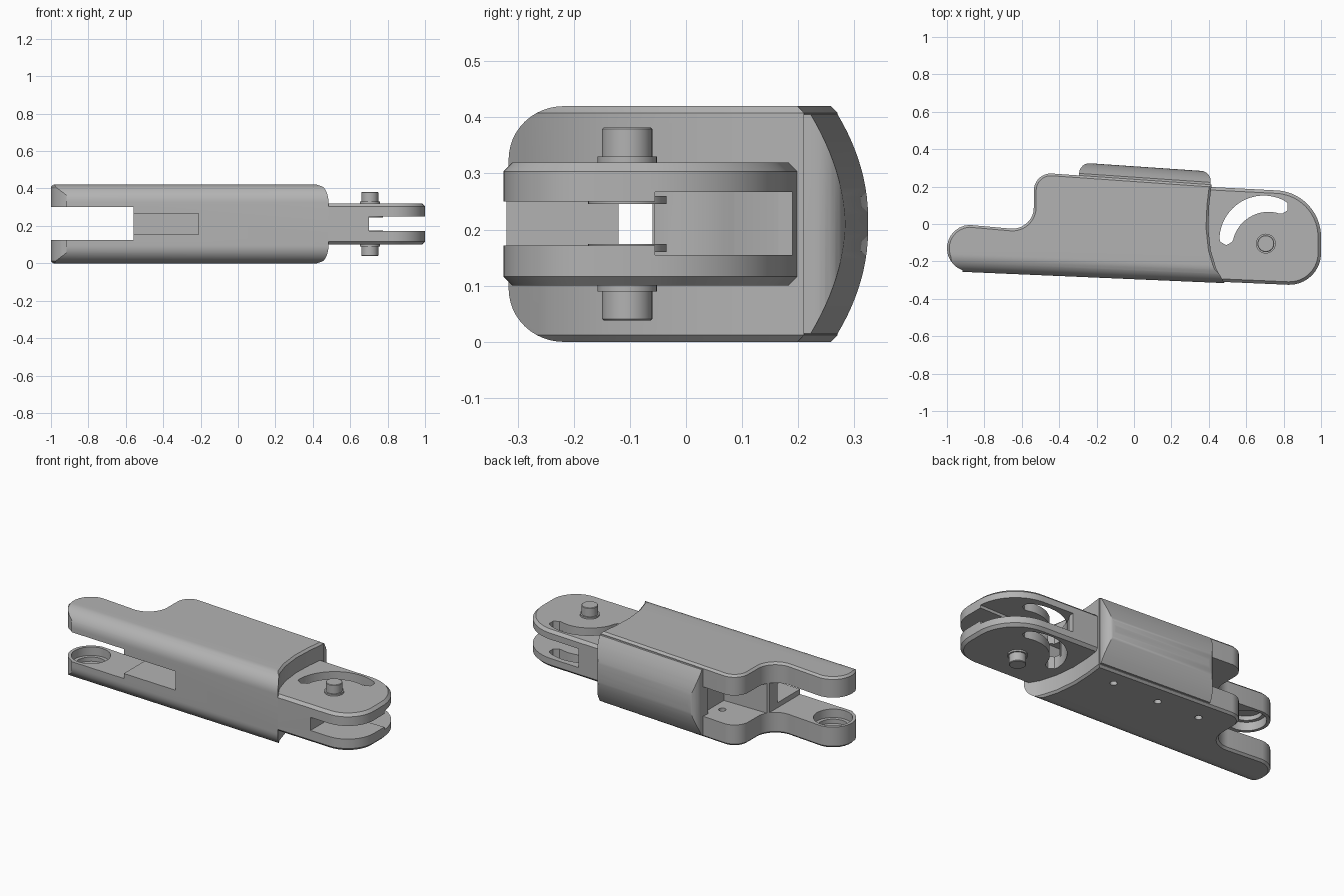
import bpy
import bmesh
from math import sin, cos, radians, pi
from mathutils import Matrix

old = bpy.data.objects.get("Cube")
if old:
    bpy.data.objects.remove(old, do_unlink=True)

GREY = (0.45, 0.45, 0.45, 1)
grey = bpy.data.materials.new("plain grey")
grey.use_nodes = True
grey.diffuse_color = GREY
grey.node_tree.nodes["Principled BSDF"].inputs["Base Color"].default_value = GREY

MID = 0.21  # height of the symmetry plane
ALONG_X = Matrix(((0, 0, 1, 0), (1, 0, 0, 0), (0, 1, 0, 0), (0, 0, 0, 1)))


def arc(cx, cy, r, a0, a1, n=12):
    angles = [radians(a0 + (a1 - a0) * i / n) for i in range(n + 1)]
    return [(cx + r * cos(a), cy + r * sin(a)) for a in angles]


def prism(name, pts, low, high, chamfer=0, matrix=None):
    """Extrude a flat outline, optionally chamfering the rims of both caps."""
    bm = bmesh.new()
    base = bm.faces.new([bm.verts.new((x, y, low)) for x, y in pts])
    top = bmesh.ops.extrude_face_region(bm, geom=[base])["geom"]
    for v in top:
        if isinstance(v, bmesh.types.BMVert):
            v.co.z = high
    bmesh.ops.recalc_face_normals(bm, faces=bm.faces)
    if chamfer:
        rims = [e for e in bm.edges if abs(e.verts[0].co.z - e.verts[1].co.z) < 1e-5]
        bmesh.ops.bevel(bm, geom=rims, offset=chamfer, segments=1, affect="EDGES")
    if matrix:
        bm.transform(matrix)
    bmesh.ops.recalc_face_normals(bm, faces=bm.faces)
    mesh = bpy.data.meshes.new(name)
    bm.to_mesh(mesh)
    bm.free()
    mesh.materials.append(grey)
    obj = bpy.data.objects.new(name, mesh)
    bpy.context.collection.objects.link(obj)
    return obj


def rect(x0, x1, y0, y1):
    return [(x0, y0), (x1, y0), (x1, y1), (x0, y1)]


def cylinder(name, x, y, r, low, high, n=32, chamfer=0):
    return prism(name, arc(x, y, r, 0, 360, n)[:-1], low, high, chamfer)


def carve(obj, tools, operation="DIFFERENCE"):
    """Apply one boolean per tool, then remove the tools."""
    for tool in tools:
        tool.hide_render = True
        mod = obj.modifiers.new("carve", "BOOLEAN")
        mod.object, mod.operation, mod.solver = tool, operation, "EXACT"
        deps = bpy.context.evaluated_depsgraph_get()
        mesh = bpy.data.meshes.new_from_object(obj.evaluated_get(deps))
        obj.modifiers.clear()
        obj.data = mesh
        bpy.data.objects.remove(tool, do_unlink=True)


# Body: long plate outline with a hooked jaw end
outline = (arc(-0.875, -0.13, 0.125, 250, 92)
           + arc(-0.65, 0.09, 0.115, 265, 352)
           + arc(-0.445, 0.18, 0.09, 178, 87)
           + [(0.415, 0.21), (0.402, 0.1), (0.397, -0.02), (0.41, -0.14), (0.44, -0.24),
              (0.495, -0.335), (-0.9, -0.335)])
body = prism("body", outline, 0, 0.42, 0.012)

# Round the long front edges
R = 0.095
section = (arc(-0.295 + R, R, R, 270, 180) + arc(-0.295 + R, 0.42 - R, R, 180, 90)
           + [(0.6, 0.42), (0.6, 0)])
tilt = Matrix.Rotation(-0.043, 4, "Z")
carve(body, [prism("front_rounding", section, -1.3, 1.3, matrix=tilt @ ALONG_X)], "INTERSECT")

# Jaw gap, inner channel, front window, bearing seats and screw holes
tools = [
    prism("jaw_gap", rect(-1.2, -0.56, -0.6, 0.6), 0.125, 0.30),
    prism("back_gap", rect(-0.57, -0.27, 0.03, 0.6), 0.125, 0.30),
    prism("channel", rect(-0.6, 0.36, -0.2, -0.06), 0.155, 0.267),
    prism("channel_end", rect(0.3, 0.6, -0.12, -0.06), 0.172, 0.25),
    prism("window", rect(-0.6, -0.21, -0.5, -0.1), 0.155, 0.267),
    cylinder("seat", -0.875, -0.13, 0.106, 0.075, 0.35),
    cylinder("seat_core", -0.875, -0.13, 0.085, 0.05, 0.375),
    cylinder("back_hole", -0.33, 0.13, 0.02, -0.1, 0.36, 16),
]
for x in (-0.06, 0.24):
    tools.append(cylinder("screw_hole", x, 0.12, 0.02, -0.1, 0.06, 16))
carve(body, tools)

# Fork: rounded hinge plates at the other end
fork_outline = ([(0.37, -0.305), (0.37, 0.2)] + arc(0.75, -0.07, 0.25, 86, 0, 20)
                + arc(0.83, -0.155, 0.17, 0, -92, 16))
fork = prism("fork", fork_outline, 0.1, 0.32, 0.016)


def curved_slot(n=28):
    """Crescent slot around the pin with rounded ends."""
    outer, inner = [], []
    for i in range(n + 1):
        t = i / n
        a = radians(57 + 125 * t)
        end = min(t, 1 - t) / 0.07
        cap = (1 - (1 - min(end, 1)) ** 2) ** 0.5
        w = (0.034 + 0.013 * sin(pi * t)) * max(cap, 0.05)
        for side, pts in ((w, outer), (-w, inner)):
            pts.append((0.705 + (0.213 + side) * cos(a), -0.105 + (0.213 + side) * sin(a)))
    return outer + inner[::-1]


pocket = [(0.45, -0.055), (1.2, -0.055), (1.2, 0.4), (0.574, 0.4), (0.574, 0.165)]
carve(fork, [
    prism("plate_gap", rect(0.7, 1.2, -0.6, -0.03), 0.172, 0.25),
    prism("passage", rect(0.2, 0.75, -0.12, -0.06), 0.172, 0.25),
    prism("pocket", pocket, 0.155, 0.267),
    prism("curved_slot", curved_slot(), 0, 0.5),
])

# Pins with washers on both sides of the fork
parts = [body, fork]
for side, s in (("upper", 1), ("lower", -1)):
    for name, r, near, far, bevel in (("pin", 0.045, 0.06, 0.172, 0.003),
                                      ("washer", 0.053, 0.06, 0.12, 0),
                                      ("inner_boss", 0.07, 0.036, 0.05, 0)):
        low, high = sorted((MID + s * near, MID + s * far))
        parts.append(cylinder(f"{side}_{name}", 0.705, -0.105, r, low, high, 32, bevel))

# Domed cushion on the back, following the slope of the back face
lean = Matrix.Translation((0.05, 0.235, 0)) @ Matrix.Rotation(-0.068, 4, "Z")
plan = (arc(0.305, 0.015, 0.055, 0, 90, 8) + arc(-0.29, 0.015, 0.055, 90, 180, 8)
        + [(-0.345, -0.04), (0.36, -0.04)])
cushion = prism("cushion", plan, 0.012, 0.408, matrix=lean)
half = 0.195
dome = [(0.012 + 0.058 * (1 - (i / 12) ** 2), MID + half * i / 12) for i in range(-12, 13)]
dome += [(-0.1, MID + half), (-0.1, MID - half)]
carve(cushion, [prism("cushion_dome", dome, -0.6, 0.6, matrix=lean @ ALONG_X)], "INTERSECT")
parts.append(cushion)

# Smooth shading on rounded surfaces only
bpy.ops.object.select_all(action="DESELECT")
for obj in parts:
    obj.select_set(True)
bpy.context.view_layer.objects.active = body
bpy.ops.object.shade_smooth_by_angle(angle=radians(28))
